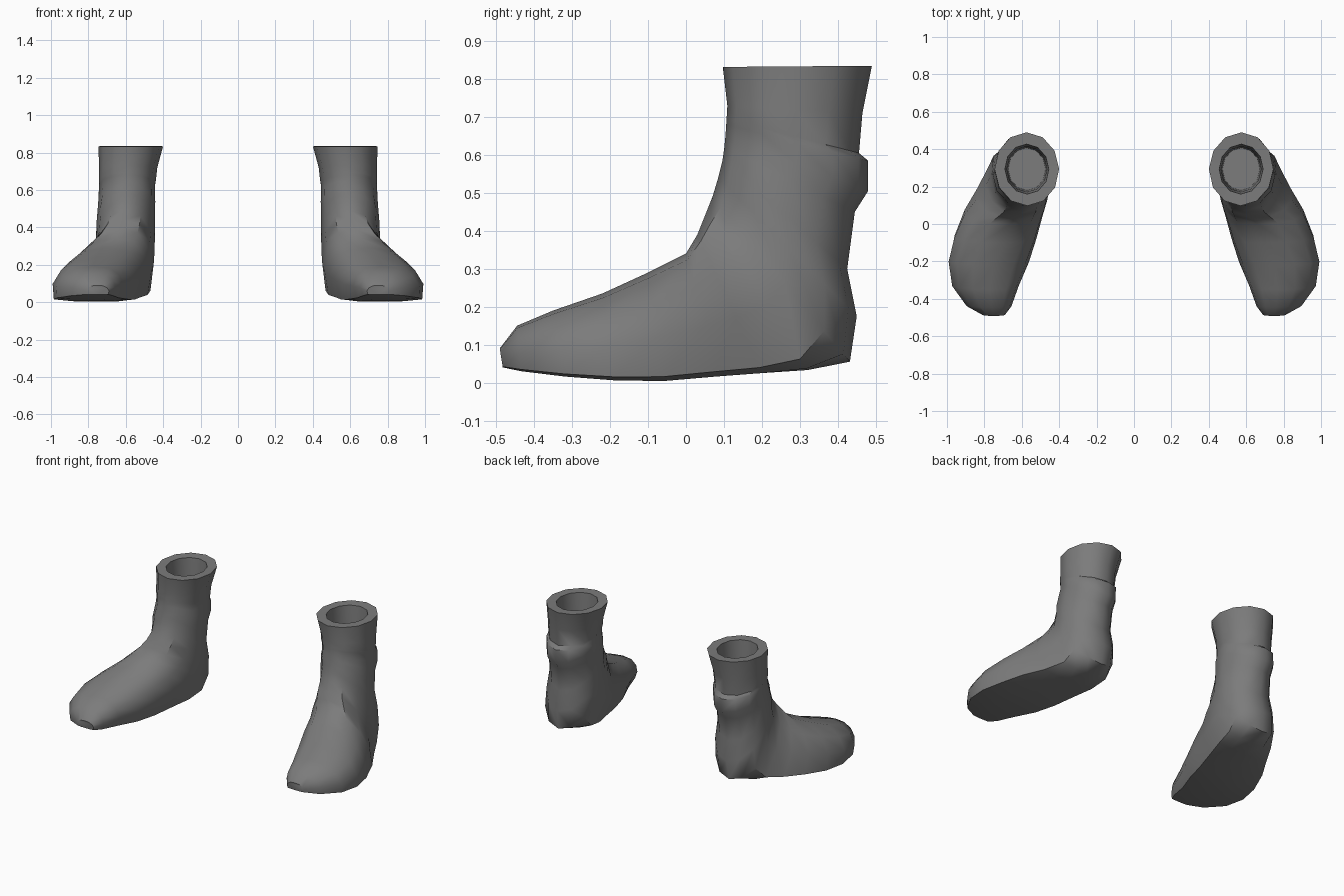
import bpy, bmesh, math

if "Cube" in bpy.data.objects:
    bpy.data.objects.remove(bpy.data.objects["Cube"])

grey = bpy.data.materials.new("dark grey")
grey.diffuse_color = (0.2, 0.2, 0.2, 1)
grey.use_nodes = True
grey.node_tree.nodes["Principled BSDF"].inputs["Base Color"].default_value = grey.diffuse_color

# Sections from toe, fanning round the heel, up to the shaft top:
# lower y,z | upper y,z | inner x, outer x | ridge x | sole flatness
SECTIONS = [
    (-.483, .040, -.491, .090, .69, .81, .75, 1),
    (-.435, .030, -.445, .150, .66, .90, .76, 1),
    (-.320, .016, -.350, .190, .625, .98, .77, 1),
    (-.190, .006, -.220, .235, .57, 1.0, .75, 1),
    (-.060, .004, -.100, .290, .535, .975, .70, 1),
    (.080, .016, .000, .340, .50, .92, .66, 1),
    (.200, .025, .030, .390, .47, .85, .63, 1),
    (.320, .033, .050, .440, .455, .795, .61, .85),
    (.432, .055, .070, .490, .45, .77, .60, .3),
    (.450, .175, .085, .540, .445, .76, .60, .1),
    (.425, .300, .096, .585, .445, .755, .60, 0),
    (.445, .450, .101, .620, .445, .75, .59, 0),
    (.480, .505, .104, .650, .445, .747, .59, 0),
    (.480, .585, .106, .680, .444, .745, .59, 0),
    (.456, .605, .107, .695, .44, .745, .59, 0),
    (.465, .710, .109, .730, .433, .745, .585, 0),
    (.490, .835, .097, .832, .402, .747, .57, 0),
]
# half profile of a flat-soled foot section: across, up
FLAT = [(0, 0), (.5, 0), (.93, .04), (1, .4), (.85, .72), (.5, .95), (0, 1)]


def section_ring(sec, side):
    y0, z0, y1, z1, xi, xo, ridge, flat = sec
    mid, half = (xi + xo) / 2, (xo - xi) / 2
    pts = []
    for i in range(12):
        k = i if i <= 6 else 12 - i
        sgn = 1 if i <= 6 else -1
        a = math.pi * k / 6
        u = math.sin(a) * (1 - flat) + FLAT[k][0] * flat
        v = (1 - math.cos(a)) / 2 * (1 - flat) + FLAT[k][1] * flat
        x = mid + (ridge - mid) * v ** 1.5 + sgn * u * half
        pts.append((side * x, y0 + (y1 - y0) * v, z0 + (z1 - z0) * v))
    return pts


def inset_ring(ring, scale, z):
    cx = sum(p[0] for p in ring) / 12
    cy = sum(p[1] for p in ring) / 12
    return [(cx + (p[0] - cx) * scale, cy + (p[1] - cy) * scale, z) for p in ring]


def make_boot(name, side):
    rings = [section_ring(s, side) for s in SECTIONS]
    # thick rim and hollow inside
    top = rings[-1]
    rings += [inset_ring(top, .68, .832), inset_ring(top, .62, .65),
              inset_ring(top, .58, .40)]
    bm = bmesh.new()
    loops = [[bm.verts.new(p) for p in r] for r in rings]
    for a, b in zip(loops, loops[1:]):
        for i in range(12):
            j = (i + 1) % 12
            bm.faces.new((a[i], a[j], b[j], b[i]))
    bm.faces.new(loops[0])
    bm.faces.new(loops[-1])
    bmesh.ops.recalc_face_normals(bm, faces=bm.faces)
    me = bpy.data.meshes.new(name)
    bm.to_mesh(me)
    bm.free()
    me.materials.append(grey)
    ob = bpy.data.objects.new(name, me)
    bpy.context.collection.objects.link(ob)
    bpy.ops.object.select_all(action='DESELECT')
    ob.select_set(True)
    bpy.context.view_layer.objects.active = ob
    bpy.ops.object.shade_smooth_by_angle(angle=math.radians(40))


make_boot("right_boot", 1)
make_boot("left_boot", -1)
